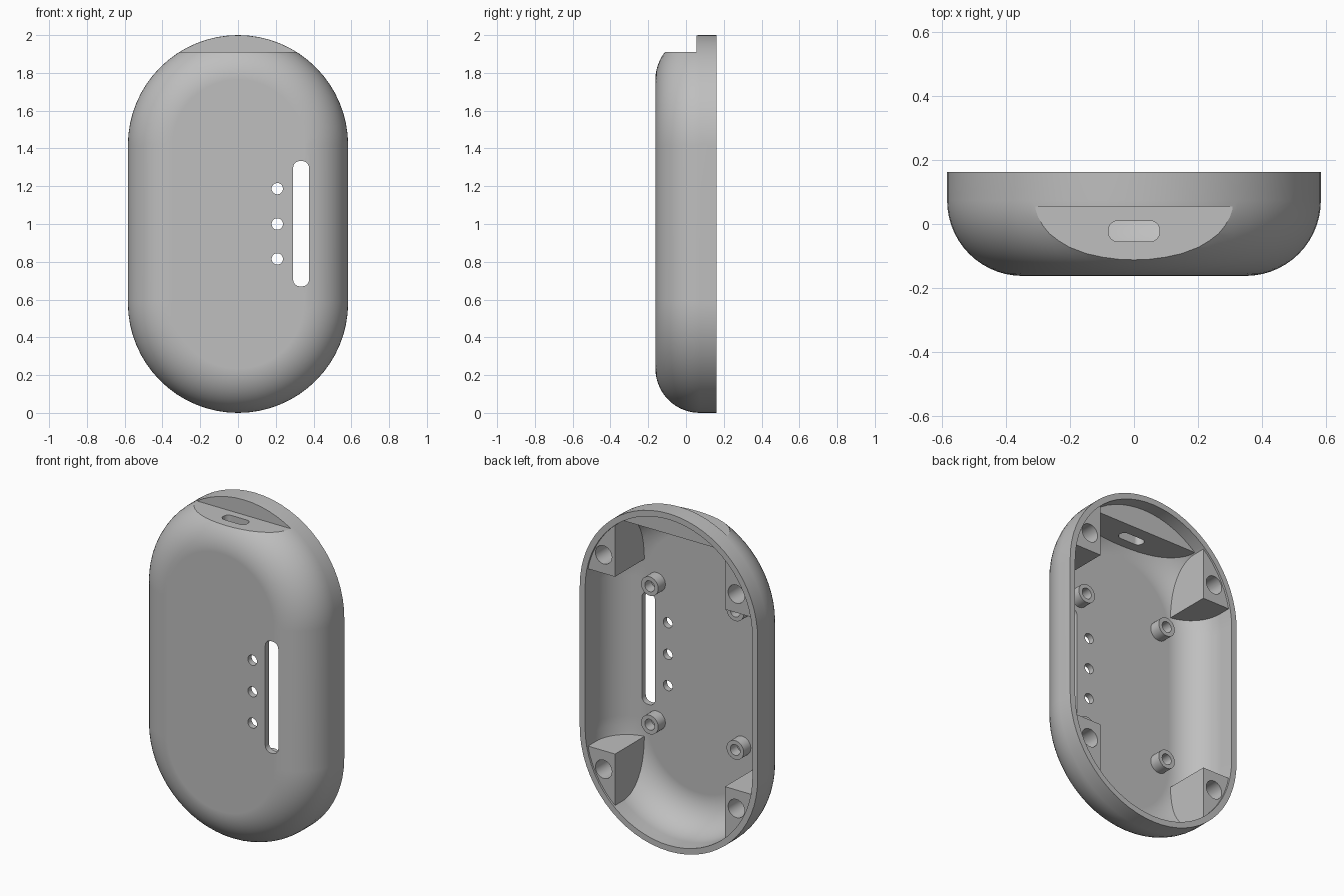
import bpy, bmesh, math
from mathutils import Matrix, Vector

if "Cube" in bpy.data.objects:
    bpy.data.objects.remove(bpy.data.objects["Cube"], do_unlink=True)

RADIUS, STRAIGHT, DEPTH = 0.583, 0.417, 0.162   # outline radius, half straight side, half depth
FILLET, WALL = 0.235, 0.035

grey = bpy.data.materials.new("light grey plastic")
grey.use_nodes = True
grey.diffuse_color = (0.52, 0.52, 0.52, 1)
grey.node_tree.nodes["Principled BSDF"].inputs["Base Color"].default_value = grey.diffuse_color


def add_object(name, bm):
    bmesh.ops.recalc_face_normals(bm, faces=bm.faces[:])
    mesh = bpy.data.meshes.new(name)
    bm.to_mesh(mesh)
    bm.free()
    mesh.materials.append(grey)
    obj = bpy.data.objects.new(name, mesh)
    bpy.context.collection.objects.link(obj)
    return obj


def stadium(radius, y, steps=32):
    """Upright pill outline at depth y."""
    points = []
    for side in (0, 1):
        centre = 1 + (STRAIGHT if side == 0 else -STRAIGHT)
        for i in range(steps + 1):
            a = math.pi * (side + i / steps)
            points.append((radius * math.cos(a), y, centre + radius * math.sin(a)))
    return points


def rounded_pill(name, inset, back):
    """Pill solid with a filleted front edge, inset from the outer surface."""
    r = FILLET - inset
    rings = []
    for i in range(15):
        a = math.pi / 2 * i / 14
        rings.append(stadium(RADIUS - FILLET + r * math.sin(a), FILLET - DEPTH - r * math.cos(a)))
    rings.append(stadium(RADIUS - inset, back))
    bm = bmesh.new()
    loops = [[bm.verts.new(p) for p in ring] for ring in rings]
    for low, high in zip(loops, loops[1:]):
        for i in range(len(low)):
            j = (i + 1) % len(low)
            bm.faces.new((low[i], low[j], high[j], high[i]))
    bm.faces.new(loops[0])
    bm.faces.new(loops[-1])
    return add_object(name, bm)


def box(name, low, high):
    low, high = Vector(low), Vector(high)
    bm = bmesh.new()
    bmesh.ops.create_cube(bm, size=1, matrix=Matrix.Translation((low + high) / 2)
                          @ Matrix.Diagonal((high - low).to_4d()))
    return add_object(name, bm)


def cylinder(name, x, z, radius, y0, y1):
    bm = bmesh.new()
    place = Matrix.Translation((x, (y0 + y1) / 2, z)) @ Matrix.Rotation(math.pi / 2, 4, "X")
    bmesh.ops.create_cone(bm, cap_ends=True, segments=32, radius1=radius, radius2=radius,
                          depth=y1 - y0, matrix=place)
    return add_object(name, bm)


def rounded_slot(name, low, high, axis, radius):
    """Box whose edges along one axis are rounded."""
    obj = box(name, low, high)
    bm = bmesh.new()
    bm.from_mesh(obj.data)
    edges = [e for e in bm.edges if abs((e.verts[0].co - e.verts[1].co)[axis]) > 1e-4]
    bmesh.ops.bevel(bm, geom=edges, offset=radius, segments=8, profile=0.5, affect="EDGES")
    bm.to_mesh(obj.data)
    bm.free()
    return obj


def subtract(target, cutters):
    for cutter in cutters:
        cutter.hide_render = True
        mod = target.modifiers.new(cutter.name, "BOOLEAN")
        mod.operation, mod.solver, mod.object = "DIFFERENCE", "EXACT", cutter
    graph = bpy.context.evaluated_depsgraph_get()
    mesh = bpy.data.meshes.new_from_object(target.evaluated_get(graph))
    target.modifiers.clear()
    target.data = mesh
    for cutter in cutters:
        bpy.data.objects.remove(cutter, do_unlink=True)


corners = [(sx, sz) for sx in (-1, 1) for sz in (-1, 1)]
FLOOR = WALL - DEPTH

# Cavity: inner offset, less the corner blocks, posts and port shelf that stay solid
cavity = rounded_pill("cavity", WALL, 0.3)
solids = [box("port_shelf", (-0.7, -0.4, 1.835), (0.7, 0.085, 2.2))]
for sx, sz in corners:
    xs, zs = sorted((sx * 0.36, sx * 0.8)), sorted((1 + sz * 0.525, 1 + sz * 1.2))
    solids.append(box("corner_block", (xs[0], -0.4, zs[0]), (xs[1], 0.15, zs[1])))
    solids.append(cylinder("post", sx * 0.28, 1 + sz * 0.41, 0.056, -0.3, -0.06))
subtract(cavity, solids)

# Outer case with its openings
case = rounded_pill("case_shell", 0, DEPTH)
cuts = [
    cavity,
    box("top_notch", (-0.7, -0.4, 1.91), (0.7, 0.055, 2.2)),
    rounded_slot("port_opening", (-0.08, -0.055, 1.7), (0.08, 0.01, 2.1), 2, 0.03),
    rounded_slot("front_slot", (0.292, -0.4, 0.67), (0.376, -0.08, 1.333), 1, 0.036),
]
cuts += [cylinder("light_hole", 0.208, z, 0.03, -0.3, -0.08) for z in (0.815, 1.0, 1.187)]
for sx, sz in corners:
    cuts.append(cylinder("screw_hole", sx * 0.435, 1 + sz * 0.635, 0.054, -0.02, 0.3))
    cuts.append(cylinder("post_hole", sx * 0.28, 1 + sz * 0.41, 0.032, FLOOR + 0.005, 0.1))
subtract(case, cuts)

# Smooth shading with crisp edges
bpy.ops.object.select_all(action="DESELECT")
case.select_set(True)
bpy.context.view_layer.objects.active = case
bpy.ops.object.shade_smooth_by_angle(angle=math.radians(30))
weighted = case.modifiers.new("weighted_normals", "WEIGHTED_NORMAL")
weighted.keep_sharp = True
